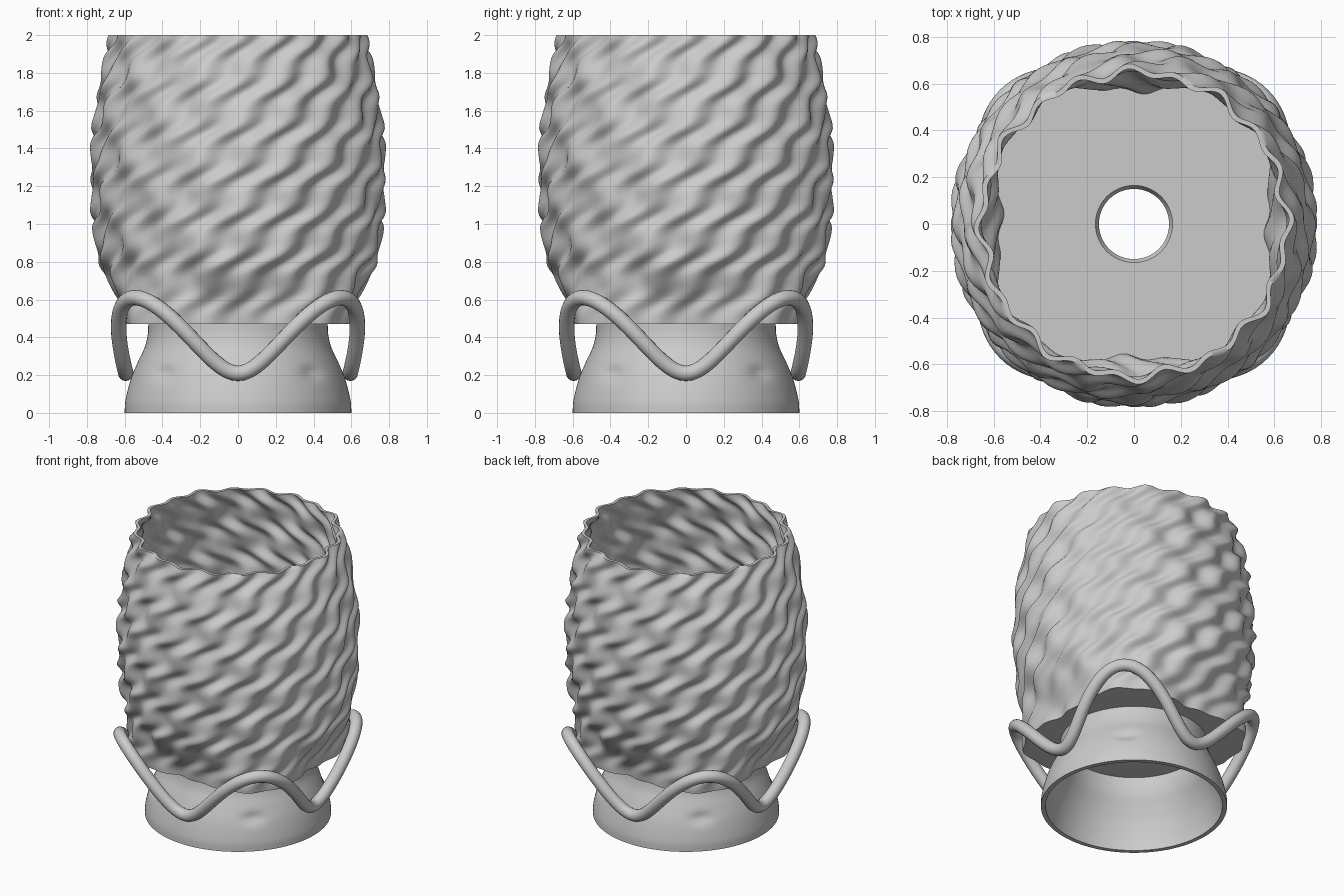
import bpy, bmesh
from math import sin, cos, pi, tau

if "Cube" in bpy.data.objects:
    bpy.data.objects.remove(bpy.data.objects["Cube"])

def interp(pts, z):
    """Smoothly read a radius from (z, r) profile points."""
    for i in range(len(pts) - 1):
        (z0, r0), (z1, r1) = pts[i], pts[i + 1]
        if z <= z1:
            def slope(k):
                a, b = pts[max(k - 1, 0)], pts[min(k + 1, len(pts) - 1)]
                return (b[1] - a[1]) / (b[0] - a[0])
            h = z1 - z0
            t = max(0, (z - z0) / h)
            return ((2*t**3 - 3*t*t + 1) * r0 + (t**3 - 2*t*t + t) * h * slope(i)
                    + (3*t*t - 2*t**3) * r1 + (t**3 - t*t) * h * slope(i + 1))
    return pts[-1][1]

def lathe(name, rows, n, sharp):
    """Closed shell from rows of (radius function, z)."""
    bm = bmesh.new()
    loops = []
    for fr, z in rows:
        loop = []
        for i in range(n):
            a = tau * i / n
            r = fr(a)
            loop.append(bm.verts.new((r * cos(a), r * sin(a), z)))
        loops.append(loop)
    for k, lo in enumerate(loops):
        up = loops[(k + 1) % len(loops)]
        for i in range(n):
            j = (i + 1) % n
            bm.faces.new((lo[i], lo[j], up[j], up[i]))
    bmesh.ops.recalc_face_normals(bm, faces=bm.faces)
    me = bpy.data.meshes.new(name)
    bm.to_mesh(me)
    bm.free()
    ob = bpy.data.objects.new(name, me)
    bpy.context.collection.objects.link(ob)
    bpy.ops.object.select_all(action='DESELECT')
    bpy.context.view_layer.objects.active = ob
    ob.select_set(True)
    bpy.ops.object.shade_smooth_by_angle(angle=sharp)
    return ob

def const(r):
    return lambda a: r

# Twisted, rippled vessel; crossing waves break the ridges into scales
BOTTOM, TOP, WALL, STEP = 0.47, 2.0, 0.022, 0.225
BODY = [(0.47, 0.65), (0.6, 0.667), (0.7, 0.695), (0.85, 0.735), (1.05, 0.755),
        (1.3, 0.765), (1.5, 0.752), (1.75, 0.72), (1.9, 0.685), (2.0, 0.662)]

def twist(z):
    return tau / 20 / STEP * z + 0.04 * sin(tau * (z - 1.03) / STEP)

def body_radius(z, off=0.0):
    base = interp(BODY, z) - off
    fade = max(0.0, min(1.0, (0.8 - z) / 0.3))
    fade = fade * fade * (3 - 2 * fade)
    turn = twist(z) - twist(1.07)
    def f(a):
        b = a + pi / 2
        ripple = 0.017 * cos(20 * (b - turn))
        cross = 0.010 * cos(12 * b + tau * (z - 1.07) / 0.45)
        return base + (ripple + cross) * (1 - 0.5 * fade) - 0.065 * fade * cos(4 * a)
    return f

N = 90
zs = [BOTTOM + (TOP - BOTTOM) * i / N for i in range(N + 1)]
rows = [(const(0.15), BOTTOM)] + [(body_radius(z), z) for z in zs]
rows += [(body_radius(z, WALL), z) for z in reversed(zs) if z > 0.5]
rows += [(body_radius(0.5, WALL), 0.5), (const(0.165), 0.5)]
lathe("vessel", rows, 320, 1.0)

# Hollow flared foot with four shallow dents
FOOT = [(0, 0.6), (0.06, 0.597), (0.18, 0.567), (0.27, 0.53), (0.35, 0.493),
        (0.42, 0.477), (0.47, 0.475)]

def foot_radius(z):
    r = interp(FOOT, z)
    def f(a):
        d = (a % (pi / 2)) - pi / 4
        return r - 0.02 * 2.718 ** (-(d / 0.13) ** 2 - ((z - 0.21) / 0.035) ** 2)
    return f

fz = [0.47 * i / 30 for i in range(31)]
rows = [(foot_radius(z), z) for z in fz]
rows += [(const(interp(FOOT, z) - 0.03), z) for z in reversed(fz)]
lathe("foot", rows, 160, 0.9)

# Wavy ring: touches the foot in four dips, rises outside the vessel between them
cu = bpy.data.curves.new("wavy_ring", 'CURVE')
cu.dimensions = '3D'
cu.bevel_depth = 0.041
cu.bevel_resolution = 6
M = 160
sp = cu.splines.new('POLY')
sp.points.add(M - 1)
for i, p in enumerate(sp.points):
    a = tau * i / M
    c = cos(4 * a)
    r = 0.682 - 0.088 * c
    p.co = (r * cos(a), r * sin(a), 0.41 - 0.2 * c, 1)
sp.use_cyclic_u = True
sp.use_smooth = True
bpy.context.collection.objects.link(bpy.data.objects.new("wavy_ring", cu))
